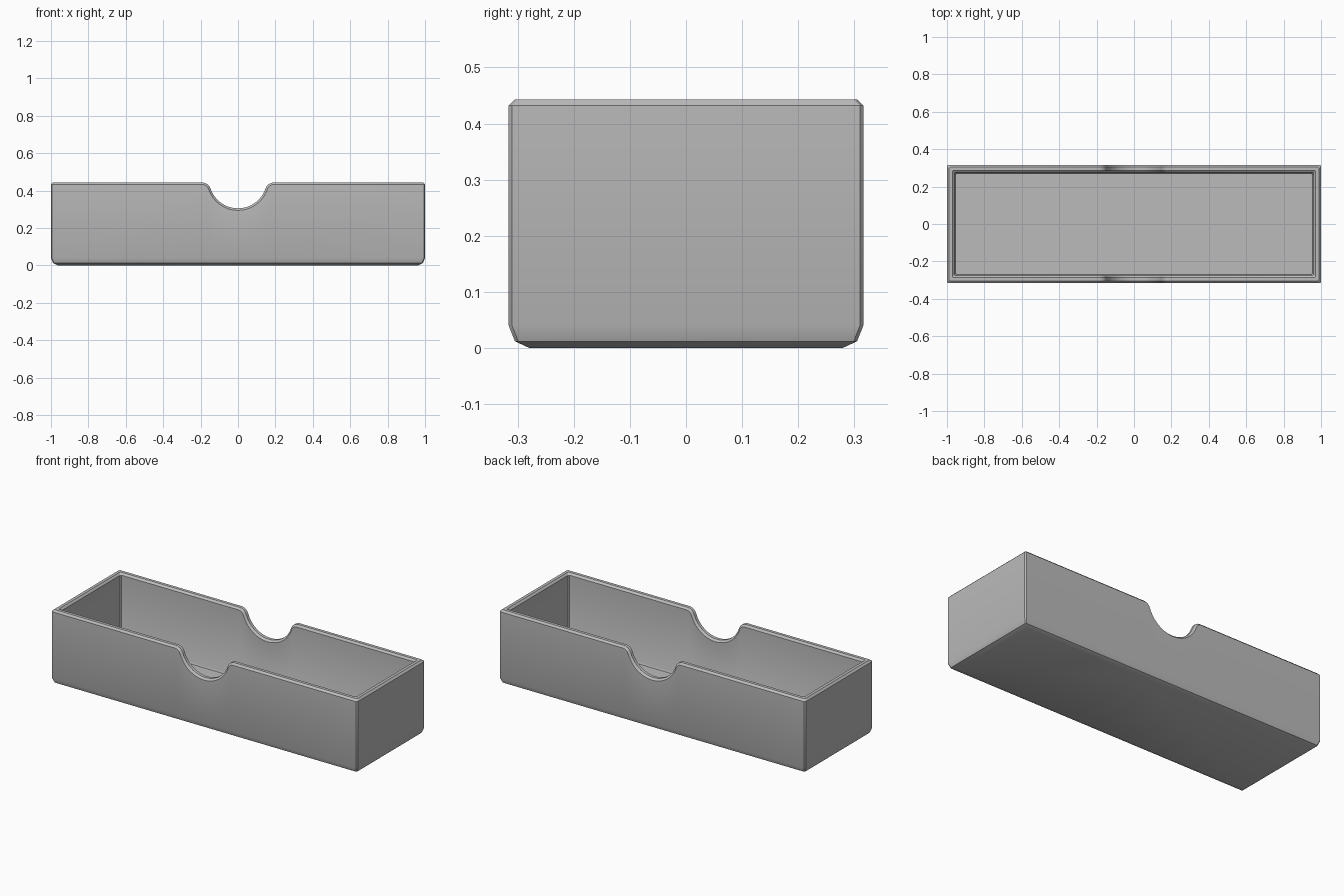
import bpy
import bmesh
import math

cube = bpy.data.objects.get("Cube")
if cube:
    bpy.data.objects.remove(cube, do_unlink=True)

HALF_X, HALF_Y, HEIGHT = 1.0, 0.316, 0.443
WALL, CHAMFER, CORNER, FLOOR = 0.04, 0.011, 0.006, 0.032

# Grey material
grey = bpy.data.materials.new("grey")
grey.use_nodes = True
colour = (0.5, 0.5, 0.5, 1)
grey.diffuse_color = colour
grey.node_tree.nodes["Principled BSDF"].inputs["Base Color"].default_value = colour


def notch_outline(radius=0.155, centre_z=0.46, fillet=0.045, steps=12):
    """Rim points (x, z, normal x, normal z) from left to right across the finger notch."""
    fz = HEIGHT - fillet
    reach = radius + fillet
    fx = math.sqrt(reach ** 2 - (centre_z - fz) ** 2)
    tilt = math.atan2(centre_z - fz, fx)
    half = []
    # Rounded lip, from the flat rim down to the tangent point
    for i in range(7):
        a = math.pi / 2 + (math.pi / 2 + tilt) * i / 6
        a = min(a, math.pi - tilt)
        if i and a == math.pi - tilt:
            break
        half.append((fx + fillet * math.cos(a), fz + fillet * math.sin(a),
                     math.cos(a), math.sin(a)))
    # Round scoop, from the tangent point to the lowest point
    for i in range(steps + 1):
        a = -tilt - (math.pi / 2 - tilt) * i / steps
        half.append((radius * math.cos(a), centre_z + radius * math.sin(a),
                     -math.cos(a), -math.sin(a)))
    left = [(-x, z, -nx, nz) for x, z, nx, nz in half[:-1]]
    return left + half[::-1]


NOTCH = notch_outline()


def ring(bm, inset, z=None, drop=0.0):
    """Rectangular loop; without z it follows the rim, moved into the wall by drop."""
    hx, hy = HALF_X - inset, HALF_Y - inset
    flat = HEIGHT - drop if z is None else z
    front = [(-hx, -hy + CORNER, flat), (-hx + CORNER, -hy, flat)]
    for x, rim_z, nx, nz in NOTCH:
        if z is None:
            front.append((x - nx * drop, -hy, rim_z - nz * drop))
        else:
            front.append((x, -hy, z))
    front += [(hx - CORNER, -hy, flat), (hx, -hy + CORNER, flat)]
    back = [(-x, -y, h) for x, y, h in front]
    return [bm.verts.new(p) for p in front + back]


# Box shell: loops from the underside, up the outside, over the rim, to the inner floor
bm = bmesh.new()
loops = [
    ring(bm, 0.037, z=0),
    ring(bm, 0.011, z=0.012),
    ring(bm, 0, z=0.04),
    ring(bm, 0, drop=CHAMFER),
    ring(bm, CHAMFER),
    ring(bm, WALL - CHAMFER),
    ring(bm, WALL, drop=CHAMFER),
    ring(bm, WALL, z=FLOOR + CHAMFER),
    ring(bm, WALL + CHAMFER * 0.5, z=FLOOR),
]
for lower, upper in zip(loops, loops[1:]):
    n = len(lower)
    for i in range(n):
        j = (i + 1) % n
        bm.faces.new((lower[i], lower[j], upper[j], upper[i]))
bm.faces.new(loops[0][::-1])
bm.faces.new(loops[-1])
bmesh.ops.recalc_face_normals(bm, faces=bm.faces)

mesh = bpy.data.meshes.new("open_box")
bm.to_mesh(mesh)
bm.free()
mesh.materials.append(grey)
box = bpy.data.objects.new("open_box", mesh)
bpy.context.collection.objects.link(box)

# Smooth curves, crisp edges
bpy.ops.object.select_all(action="DESELECT")
box.select_set(True)
bpy.context.view_layer.objects.active = box
bpy.ops.object.shade_smooth_by_angle(angle=math.radians(30))
